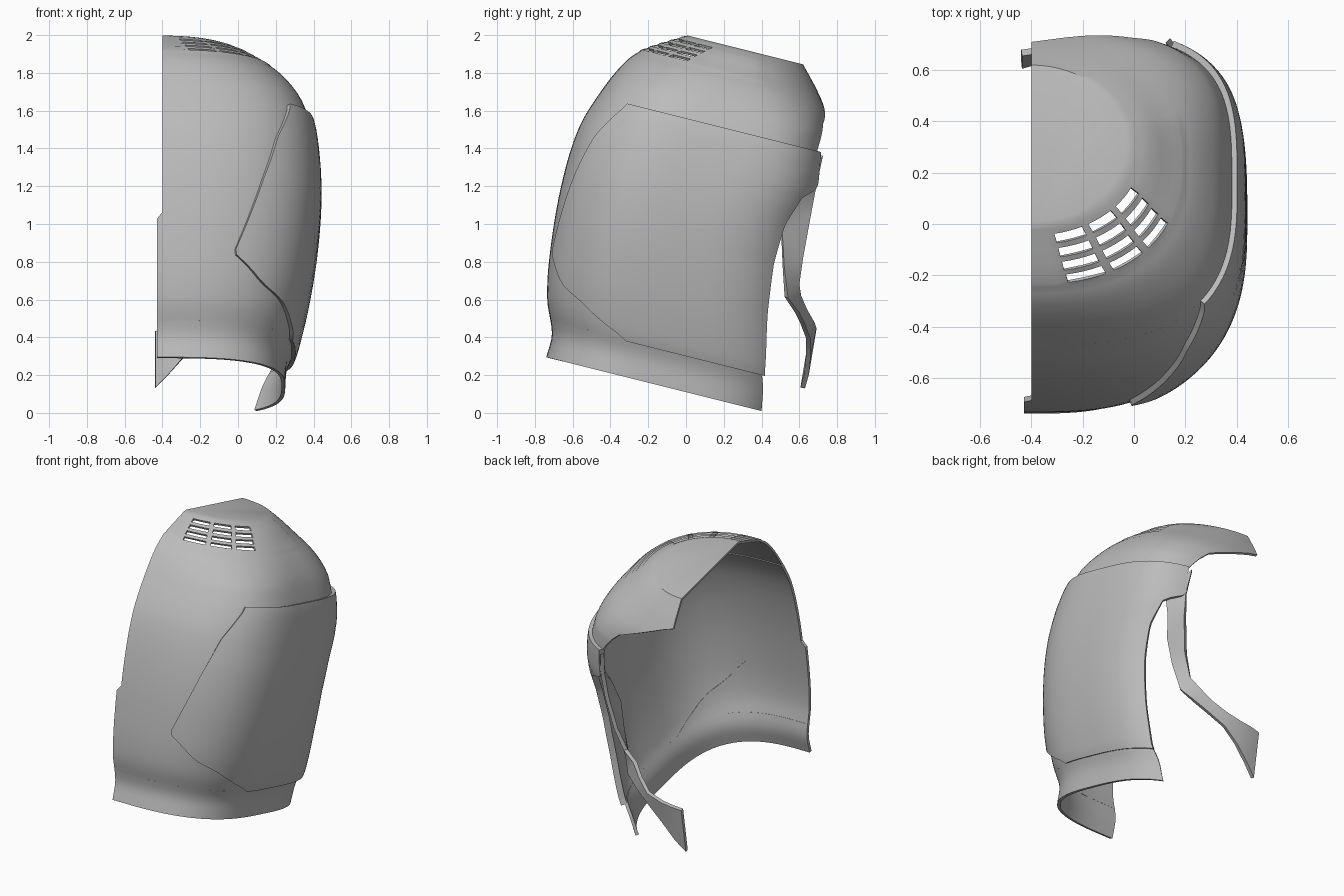
import bpy, bmesh, math
from math import pi, sin, cos, asin, acos

cube = bpy.data.objects.get("Cube")
if cube:
    bpy.data.objects.remove(cube, do_unlink=True)

mat = bpy.data.materials.new("plain_grey")
mat.use_nodes = True
GREY = (0.5, 0.5, 0.5, 1)
mat.diffuse_color = GREY
mat.node_tree.nodes["Principled BSDF"].inputs["Base Color"].default_value = GREY

SLOPE = 0.25      # every layer of the shell leans backwards
CUT = -0.4        # the open half plane

# Layer height -> front, back and side reach of the section
FRONT = [(.11, -.74), (.24, -.71), (.42, -.735), (.67, -.72), (1.04, -.66),
         (1.36, -.57), (1.59, -.45), (1.78, -.32), (1.87, -.22), (2, .01)]
BACK = [(.11, .5), (.31, .56), (.67, .58), (1.1, .64), (1.32, .71),
        (1.56, .745), (1.75, .75), (1.87, .7), (2, .62)]
SIDE = [(.11, .25), (.24, .26), (.35, .3), (.6, .36), (.9, .405), (1.2, .42),
        (1.5, .395), (1.63, .355), (1.72, .31), (1.82, .23), (1.9, .13),
        (1.96, .05), (2, -.03)]


def curve(table, h):
    """Smooth value of a table at height h."""
    h = min(max(h, table[0][0]), table[-1][0])
    k = 0
    while k < len(table) - 2 and h > table[k + 1][0]:
        k += 1

    def slope(i):
        a, b = table[max(i - 1, 0)], table[min(i + 1, len(table) - 1)]
        return (b[1] - a[1]) / (b[0] - a[0])
    (x0, y0), (x1, y1) = table[k], table[k + 1]
    d = x1 - x0
    u = (h - x0) / d
    return (y0 * (1 + 2 * u) * (1 - u) ** 2 + slope(k) * d * u * (1 - u) ** 2
            + y1 * u * u * (3 - 2 * u) + slope(k + 1) * d * u * u * (u - 1))


def linear(table, h):
    if h <= table[0][0]:
        return table[0][1]
    for (x0, y0), (x1, y1) in zip(table, table[1:]):
        if h <= x1:
            return y0 + (y1 - y0) * (h - x0) / (x1 - x0)
    return table[-1][1]


def section(h):
    """Half width, half depth, middle, and squareness at front and back."""
    f, b = curve(FRONT, h), curve(BACK, h)
    front_square = linear([(1.65, 2.85), (2, 2)], h)
    back_square = linear([(.9, 3.2), (1.4, 3.7), (1.65, 3.5), (2, 2)], h)
    return curve(SIDE, h) - CUT, (b - f) / 2, (f + b) / 2, front_square, back_square


def surface(h, t, off=0):
    """Point on the shell; t runs from the front (0) round to the back (pi)."""
    a, b, c, nf, nb = section(h)
    n = nf if t < pi / 2 else nb
    x = CUT + (a + off) * max(sin(t), 0) ** (2 / n)
    y = c - math.copysign((b + off) * abs(cos(t)) ** (2 / n), cos(t))
    if t == 0 and h < .88:
        x -= .03
    return x, y, h - SLOPE * y


def angle_at_x(h, x, back=False):
    a, b, c, nf, nb = section(h)
    t = asin(min(max((x - CUT) / a, 0), 1) ** ((nb if back else nf) / 2))
    return pi - t if back else t


def angle_at_y(h, y):
    a, b, c, nf, nb = section(h)
    r = (y - c) / b
    return acos(-math.copysign(min(abs(r), 1) ** ((nb if r > 0 else nf) / 2), r))


# Rear edge: side arch below, rear opening above
REAR = [(h, angle_at_y(h, y)) for h, y in
        [(.11, .4), (.31, .4), (.5, .41), (.91, .45), (1.13, .51), (1.3, .6)]]
REAR += [(h, angle_at_x(h, x, True)) for h, x in
         [(1.36, .14), (1.56, .14), (1.71, 0), (1.85, CUT)]]
# Front edge of the raised side panel
PANEL = [(h, angle_at_y(h, y)) for h, y in
         [(.31, -.31), (.37, -.43), (.446, -.535), (.52, -.64)]]
PANEL += [(h, angle_at_x(h, x)) for h, x in
          [(.67, -.03), (1.1, .125), (1.34, .195), (1.55, .26)]]


def rear(h):
    return linear(REAR, h)


def panel_edge(h):
    return linear(PANEL, h)


def finish(name, bm, thickness):
    me = bpy.data.meshes.new(name)
    bm.to_mesh(me)
    bm.free()
    me.materials.append(mat)
    ob = bpy.data.objects.new(name, me)
    bpy.context.collection.objects.link(ob)
    mod = ob.modifiers.new("thickness", "SOLIDIFY")
    mod.thickness = thickness
    mod.offset = -1
    bpy.ops.object.select_all(action="DESELECT")
    ob.select_set(True)
    bpy.context.view_layer.objects.active = ob
    bpy.ops.object.modifier_apply(modifier=mod.name)
    bpy.ops.object.shade_smooth_by_angle(angle=math.radians(35))


def grid(bm, rows, hole=lambda i, j: False):
    vs = [[bm.verts.new(p) for p in row] for row in rows]
    for i in range(len(vs) - 1):
        for j in range(len(vs[0]) - 1):
            if not hole(i, j):
                bm.faces.new((vs[i][j], vs[i][j + 1], vs[i + 1][j + 1], vs[i + 1][j]))
    return vs


def layers(h0, h1, count):
    return [h0 + (h1 - h0) * i / count for i in range(count + 1)]


def patch(name, heights, start, end, cols, off=0, thickness=.02):
    bm = bmesh.new()
    grid(bm, [[surface(h, start(h) + (end(h) - start(h)) * j / cols, off)
               for j in range(cols + 1)] for h in heights])
    finish(name, bm, thickness)


def zero(h):
    return 0


patch("rim_band", layers(.11, .31, 6), zero, rear, 48)
patch("front_shell", layers(.31, 1.55, 32), zero, lambda h: panel_edge(h) + .04, 24)
patch("side_panel", layers(.3, 1.56, 42), panel_edge, rear, 36, off=.022, thickness=.04)

# Crown: smooth lower rows, stepped vent rows with open slots, flat leaning cap
COLS, PLAIN, VENTS = 48, 15, 10
heights = layers(1.55, 1.85, PLAIN)[:-1] + layers(1.85, 2, VENTS)
rows = []
for i, h in enumerate(heights):
    stepped = i > PLAIN and i % 2 == 0 and i < len(heights) - 1
    rows.append([surface(h, rear(h) * j / COLS, .008 if stepped and j < COLS * .6 else 0)
                 for j in range(COLS + 1)])


def slot(i, j):
    return i > PLAIN and i % 2 == 0 and i < PLAIN + 9 and 3 <= j <= 16 and j % 5 != 2


bm = bmesh.new()
bm.faces.new(grid(bm, rows, slot)[-1])
finish("crown", bm, .015)

# Narrow strap curling from the rear edge to the open half plane: lower and upper edge
STRAP = [((.25, .6, 1.2), (.14, .725, 1.36)),
         ((.2, .56, 1.1), (.16, .69, 1.2)),
         ((.16, .51, .95), (.15, .66, 1.04)),
         ((.13, .52, .78), (.11, .62, .82)),
         ((.08, .54, .61), (.05, .6, .68)),
         ((.02, .6, .53), (-.03, .61, .62)),
         ((-.06, .63, .47), (-.09, .64, .55)),
         ((-.18, .66, .39), (-.18, .68, .48)),
         ((-.28, .66, .3), (-.29, .69, .45)),
         ((-.37, .65, .2), (-.37, .69, .44)),
         ((-.44, .63, .13), (-.44, .68, .43))]
bm = bmesh.new()
grid(bm, [[low for low, up in STRAP], [up for low, up in STRAP]])
finish("rear_strap", bm, .025)
